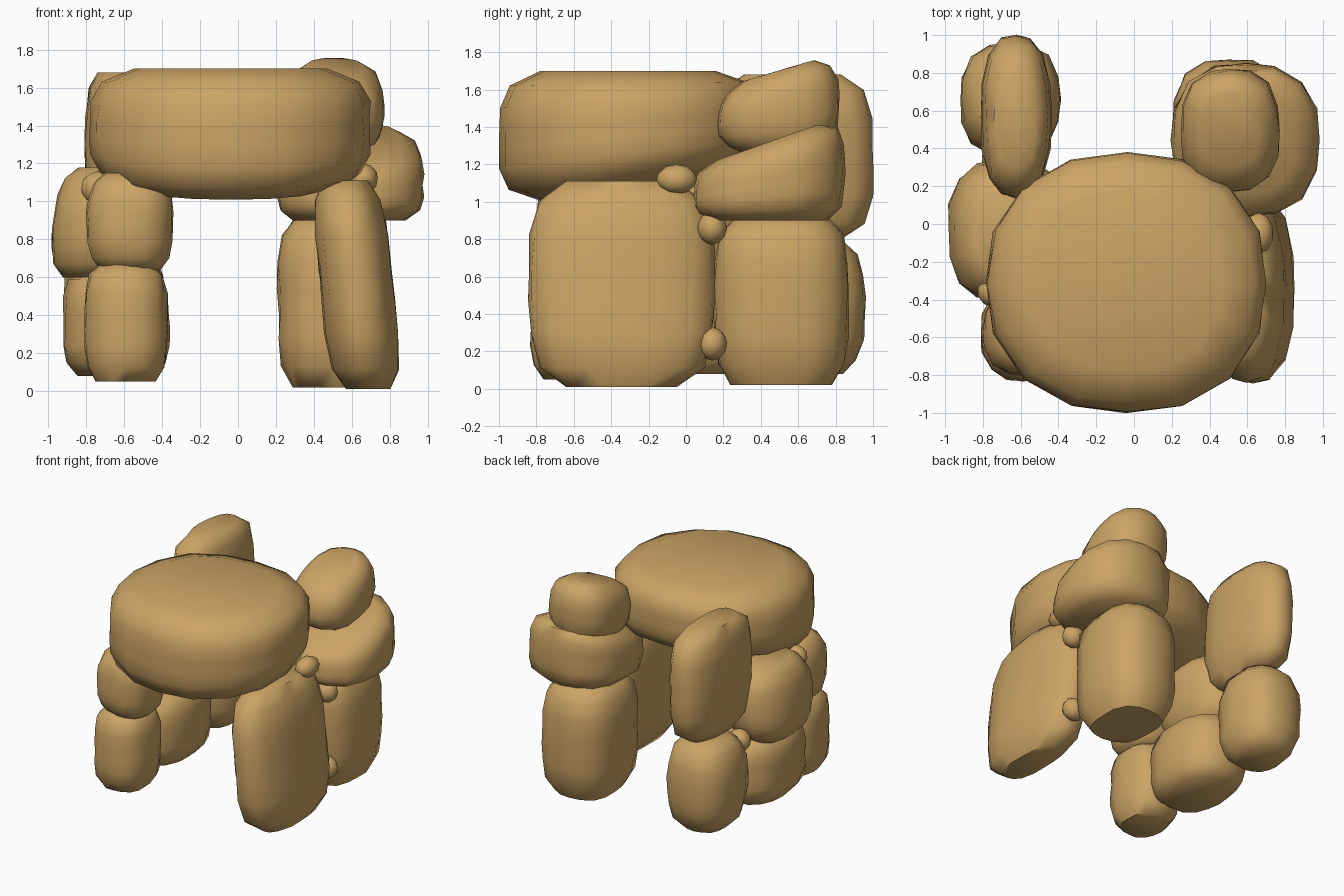
import bpy, bmesh, math, random
from mathutils import Vector

random.seed(4)
cube = bpy.data.objects.get("Cube")
if cube:
    bpy.data.objects.remove(cube, do_unlink=True)

sandstone = bpy.data.materials.new("sandstone")
sandstone.use_nodes = True
colour = (0.6, 0.37, 0.13, 1)
sandstone.diffuse_color = colour
bsdf = sandstone.node_tree.nodes["Principled BSDF"]
bsdf.inputs["Base Color"].default_value = colour
bsdf.inputs["Roughness"].default_value = 0.9

SIDES = 16
LEVELS = 8
ROUGHNESS = 0.007


def finish(name, bm):
    """Turn the bmesh into a smooth-shaded sandstone object."""
    bmesh.ops.recalc_face_normals(bm, faces=bm.faces)
    mesh = bpy.data.meshes.new(name)
    bm.to_mesh(mesh)
    bm.free()
    mesh.materials.append(sandstone)
    ob = bpy.data.objects.new(name, mesh)
    bpy.context.collection.objects.link(ob)
    bpy.ops.object.select_all(action='DESELECT')
    ob.select_set(True)
    bpy.context.view_layer.objects.active = ob
    bpy.ops.object.shade_smooth_by_angle(angle=math.radians(55))


def squircle(angle, power):
    """Point on a rounded unit square."""
    c, s = math.cos(angle), math.sin(angle)
    k = (abs(c) ** power + abs(s) ** power) ** (-1 / power)
    return c * k, s * k


def middle_and_half(span):
    return sum(span) / 2, (span[1] - span[0]) / 2


def stone(name, x, y, z, plan=2.6, side=4, base=58, crown=58,
          lean=0, base_rise=0, crown_rise=0):
    """Rounded block filling the spans x, y and z.

    plan and side set how square it is; base and crown are the angles where
    the flat ends begin; lean shifts it along x with height; the rises slope
    the ends upward toward the back.
    """
    (cx, rx), (cy, ry) = middle_and_half(x), middle_and_half(y)
    low = squircle(math.radians(-base), side)[1]
    high = squircle(math.radians(crown), side)[1]
    bm = bmesh.new()
    loops = []
    for level in range(LEVELS):
        angle = -base + (base + crown) * level / (LEVELS - 1)
        radius, height = squircle(math.radians(angle), side)
        t = (height - low) / (high - low)
        slope = base_rise * (1 - t) + crown_rise * t
        loop = []
        for i in range(SIDES):
            u, v = squircle(math.tau * i / SIDES, plan)
            dy = v * radius * ry
            p = Vector((cx + u * radius * rx + lean * height, cy + dy,
                        z[0] + t * (z[1] - z[0]) + slope * dy))
            p.x += random.uniform(-ROUGHNESS, ROUGHNESS)
            p.y += random.uniform(-ROUGHNESS, ROUGHNESS)
            loop.append(bm.verts.new(p))
        loops.append(loop)
    for below, above in zip(loops, loops[1:]):
        for i in range(SIDES):
            j = (i + 1) % SIDES
            bm.faces.new((below[i], below[j], above[j], above[i]))
    bm.faces.new(loops[0][::-1])
    bm.faces.new(loops[-1])
    finish(name, bm)


def pebble(name, centre, size=(0.09, 0.08, 0.09)):
    bm = bmesh.new()
    bmesh.ops.create_icosphere(bm, subdivisions=2, radius=1)
    for v in bm.verts:
        v.co = Vector(centre) + v.co * Vector((1, 1, 1)).length / math.sqrt(3)
    bmesh.ops.translate(bm, verts=bm.verts, vec=-Vector(centre))
    bmesh.ops.scale(bm, verts=bm.verts, vec=size)
    bmesh.ops.translate(bm, verts=bm.verts, vec=centre)
    finish(name, bm)


# Roof slab, thinner toward the back
stone("capstone", x=(-0.78, 0.7), y=(-1, 0.38), z=(1.08, 1.7),
      plan=2.3, base=54, crown=54, base_rise=0.15)

# Upright slab beside the entrance
stone("front_upright", x=(0.43, 0.82), y=(-0.84, 0.15), z=(0.01, 1.11),
      lean=-0.06)

# Three-stone rear column
stone("column_base", x=(0.21, 0.8), y=(0.15, 0.87), z=(0.02, 0.92),
      plan=3, base=51, crown=54)
stone("column_middle", x=(0.2, 0.98), y=(0.04, 0.85), z=(0.9, 1.32),
      base=50, crown=54, crown_rise=0.35)
stone("column_top", x=(0.25, 0.77), y=(0.17, 0.82), z=(1.26, 1.7),
      side=3, crown_rise=0.3)

# Two-stone rear stack on the opposite side
stone("rear_stack_lower", x=(-0.92, -0.39), y=(0.36, 0.96), z=(0.08, 0.79),
      side=3)
stone("rear_stack_upper", x=(-0.81, -0.44), y=(0.14, 1), z=(0.8, 1.68))

# Two-stone front stack
stone("front_stack_lower", x=(-0.81, -0.37), y=(-0.83, -0.33), z=(0.05, 0.67),
      base=52)
stone("front_stack_upper", x=(-0.8, -0.34), y=(-0.8, -0.33), z=(0.64, 1.15),
      base=52, side=3)

# Two-stone side stack between them
stone("side_stack_lower", x=(-0.92, -0.36), y=(-0.41, 0.35), z=(0.08, 0.64),
      base=52)
stone("side_stack_upper", x=(-0.98, -0.46), y=(-0.4, 0.33), z=(0.6, 1.18),
      base=52, side=3, lean=0.03)

# Small wedged pebbles filling the gaps
pebble("pebble_low", (0.7, 0.14, 0.24))
pebble("pebble_middle", (0.7, 0.14, 0.86))
pebble("pebble_high", (0.66, -0.05, 1.12), (0.08, 0.11, 0.08))
pebble("pebble_front", (-0.74, -0.36, 1.07))
pebble("pebble_side", (-0.72, 0.34, 0.65))
